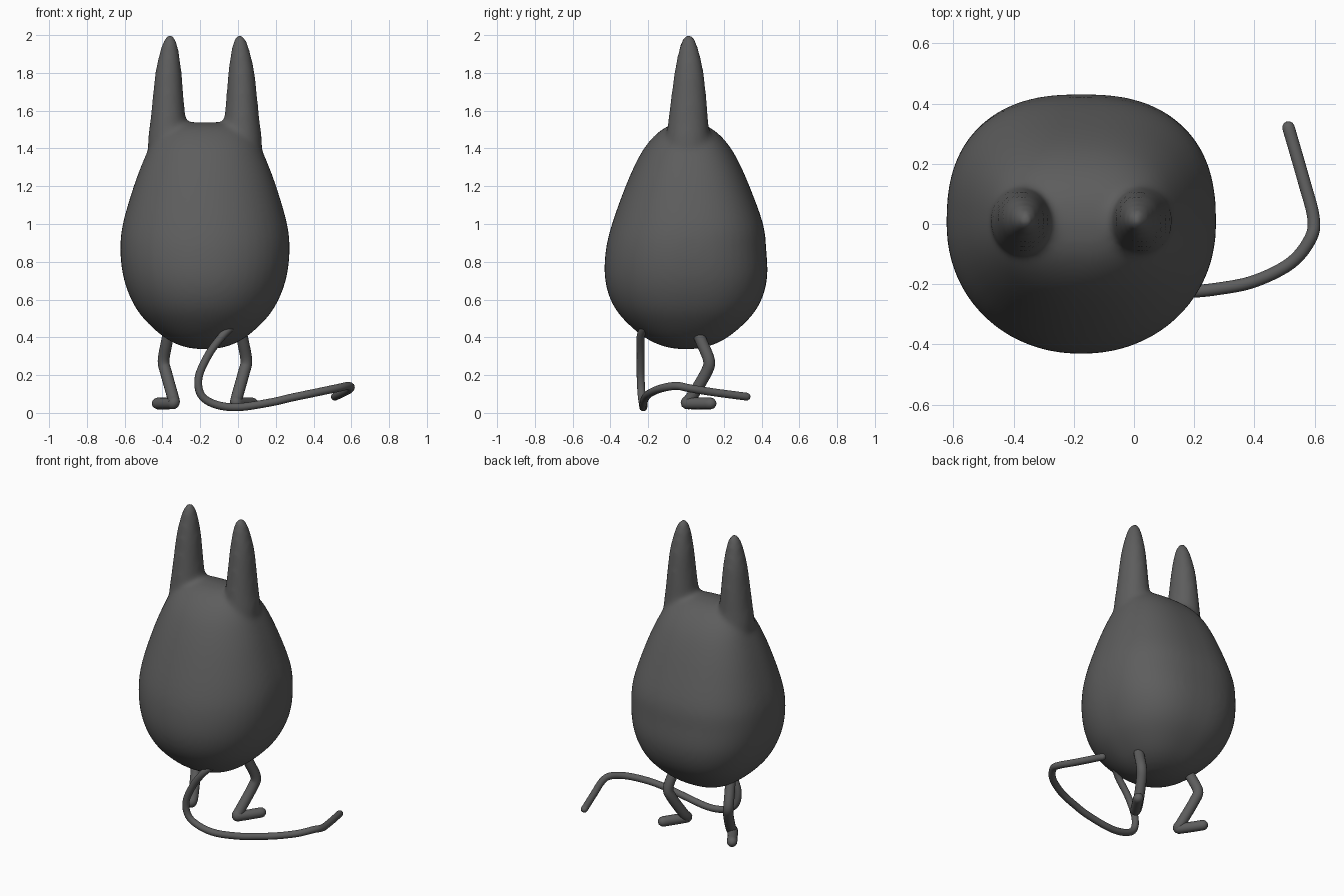
import bpy, bmesh, math
from mathutils import Vector

if "Cube" in bpy.data.objects:
    bpy.data.objects.remove(bpy.data.objects["Cube"])

CX = -0.175  # mirror plane of the creature
grey = bpy.data.materials.new("dark grey")
grey.diffuse_color = (0.11, 0.11, 0.11, 1)
grey.use_nodes = True
grey.node_tree.nodes["Principled BSDF"].inputs["Base Color"].default_value = grey.diffuse_color


def catmull(pts, steps):
    """Smooth list of tuples passing through all the given points."""
    p = [Vector(q) for q in pts]
    p = [p[0]] + p + [p[-1]]
    out = []
    for i in range(1, len(p) - 2):
        a, b, c, d = p[i - 1:i + 3]
        for s in range(steps):
            t = s / steps
            out.append(0.5 * (2 * b + (c - a) * t + (2 * a - 5 * b + 4 * c - d) * t * t
                              + (3 * b - a - 3 * c + d) * t ** 3))
    return out + [p[-1]]


def loft(bm, rings, n_front, n_back, seg=48):
    """Stack superellipse rings (z, cx, cy, rx, ry) into a closed skin."""
    loops = []
    for z, cx, cy, rx, ry in rings:
        loop = []
        for k in range(seg):
            a = 2 * math.pi * k / seg
            c, s = math.cos(a), math.sin(a)
            e = 2 / (n_back if s > 0 else n_front)
            loop.append(bm.verts.new((cx + rx * math.copysign(abs(c) ** e, c),
                                      cy + ry * math.copysign(abs(s) ** e, s), z)))
        loops.append(loop)
    for lo, hi in zip(loops, loops[1:]):
        for k in range(seg):
            j = (k + 1) % seg
            bm.faces.new((lo[k], lo[j], hi[j], hi[k]))
    bm.faces.new(loops[0][::-1])
    bm.faces.new(loops[-1])


def rings_from(rows, steps=4):
    return [(z, cx, cy, max(rx, 0.004), max(ry, 0.004))
            for z, cx, cy, rx, ry in (tuple(v) for v in catmull(rows, steps))]


def tube(name, pts, radius, steps=6, seg=16):
    """Round tube with domed ends along a smooth path."""
    path = catmull(pts, steps)
    d0, d1 = (path[0] - path[1]).normalized(), (path[-1] - path[-2]).normalized()
    dome = [(math.sin(a), math.cos(a)) for a in (math.radians(x) for x in (30, 60, 85))]
    line = [(path[0] + d0 * radius * s, radius * c) for s, c in reversed(dome)]
    line += [(q, radius) for q in path]
    line += [(path[-1] + d1 * radius * s, radius * c) for s, c in dome]
    bm = bmesh.new()
    loops, normal = [], None
    for i, (q, r) in enumerate(line):
        t = (line[min(i + 1, len(line) - 1)][0] - line[max(i - 1, 0)][0]).normalized()
        normal = t.orthogonal() if normal is None else normal - t * normal.dot(t)
        normal.normalize()
        side = t.cross(normal)
        loops.append([bm.verts.new(q + r * (normal * math.cos(2 * math.pi * k / seg)
                                            + side * math.sin(2 * math.pi * k / seg)))
                      for k in range(seg)])
    for lo, hi in zip(loops, loops[1:]):
        for k in range(seg):
            j = (k + 1) % seg
            bm.faces.new((lo[k], lo[j], hi[j], hi[k]))
    bm.faces.new(loops[0][::-1])
    bm.faces.new(loops[-1])
    return finish(name, bm)


def finish(name, bm):
    bmesh.ops.recalc_face_normals(bm, faces=bm.faces)
    me = bpy.data.meshes.new(name)
    bm.to_mesh(me)
    bm.free()
    me.materials.append(grey)
    me.shade_smooth()
    ob = bpy.data.objects.new(name, me)
    bpy.context.collection.objects.link(ob)
    return ob


# Egg-shaped body with two tall ears, fused into one soft skin
bm = bmesh.new()
body = [(0.335, 0, 0), (0.35, 0.11, 0.11), (0.40, 0.215, 0.22), (0.50, 0.325, 0.335),
        (0.60, 0.39, 0.40), (0.72, 0.432, 0.43), (0.86, 0.448, 0.425), (1.0, 0.435, 0.40),
        (1.2, 0.377, 0.328), (1.35, 0.32, 0.26), (1.44, 0.275, 0.20), (1.50, 0.225, 0.135),
        (1.53, 0.17, 0.07), (1.54, 0.08, 0)]
loft(bm, rings_from([(z, CX, 0.0 if z < 1 else 0.008, rx, ry) for z, rx, ry in body]), 2.1, 2.5)
ear = [(1.28, 0.19, 0.01, 0.10, 0.125), (1.42, 0.195, 0.01, 0.108, 0.118),
       (1.55, 0.195, 0.012, 0.094, 0.106), (1.65, 0.195, 0.014, 0.084, 0.096),
       (1.80, 0.193, 0.016, 0.070, 0.078), (1.90, 0.189, 0.015, 0.053, 0.058),
       (1.96, 0.186, 0.014, 0.038, 0.041), (1.995, 0.185, 0.013, 0.020, 0.022),
       (2.006, 0.185, 0.013, 0, 0)]
for side in (-1, 1):
    loft(bm, rings_from([(z, CX + side * dx, cy, rx, ry) for z, dx, cy, rx, ry in ear]), 2, 2, 32)
body_ob = finish("body_with_ears", bm)
fuse = body_ob.modifiers.new("fuse", 'REMESH')
fuse.mode = 'VOXEL'
fuse.voxel_size = 0.015
fuse.use_smooth_shade = True
soften = body_ob.modifiers.new("soften", 'SMOOTH')
soften.factor = 0.5
soften.iterations = 12

# Bent legs with feet
for side, label in ((-1, "left"), (1, "right")):
    tube(label + "_leg", [(CX + side * dx, y, z) for dx, y, z in (
        (0.185, 0.05, 0.45), (0.203, 0.085, 0.37), (0.219, 0.122, 0.275), (0.205, 0.105, 0.21),
        (0.170, 0.03, 0.085), (0.165, 0.003, 0.054), (0.185, 0.03, 0.05), (0.25, 0.13, 0.05))],
        0.031)

# Long thin tail curling round to the side
tube("tail", [(-0.04, -0.22, 0.45), (-0.085, -0.24, 0.405), (-0.155, -0.24, 0.31),
              (-0.208, -0.24, 0.19), (-0.195, -0.235, 0.095), (-0.12, -0.228, 0.045),
              (0.0, -0.226, 0.03), (0.17, -0.225, 0.055), (0.28, -0.215, 0.08),
              (0.40, -0.19, 0.105), (0.52, -0.13, 0.13), (0.585, -0.05, 0.143),
              (0.596, 0.02, 0.13), (0.565, 0.14, 0.11), (0.513, 0.32, 0.086)], 0.021)
